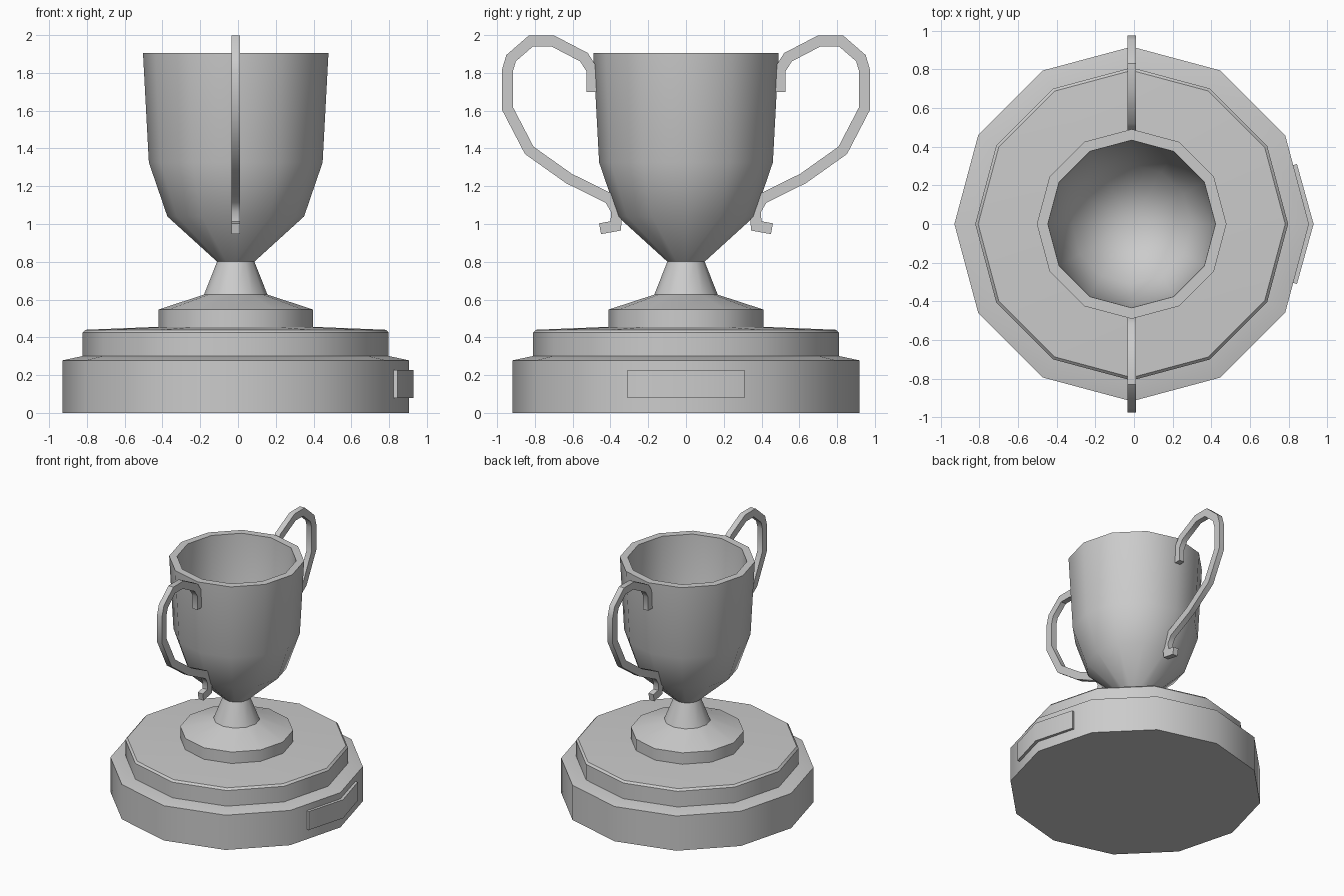
import bpy, bmesh
from math import radians, tau
from mathutils import Vector

CX = -0.012   # axis of the turned parts
SIDES = 12

cube = bpy.data.objects.get("Cube")
if cube:
    bpy.data.objects.remove(cube, do_unlink=True)

grey = bpy.data.materials.new("plain grey")
grey.use_nodes = True
grey.diffuse_color = (0.6, 0.6, 0.6, 1)
grey.node_tree.nodes["Principled BSDF"].inputs["Base Color"].default_value = (0.6, 0.6, 0.6, 1)


def finish(name, bm, angle=35):
    """Turn a bmesh into a named, shaded object."""
    bmesh.ops.recalc_face_normals(bm, faces=bm.faces)
    mesh = bpy.data.meshes.new(name)
    bm.to_mesh(mesh)
    bm.free()
    mesh.materials.append(grey)
    obj = bpy.data.objects.new(name, mesh)
    bpy.context.collection.objects.link(obj)
    bpy.ops.object.select_all(action='DESELECT')
    obj.select_set(True)
    bpy.context.view_layer.objects.active = obj
    bpy.ops.object.shade_smooth_by_angle(angle=radians(angle))
    return obj


def lathe(name, profile):
    """Spin a (radius, height) profile about the vertical axis."""
    bm = bmesh.new()
    verts = [bm.verts.new((CX + r, 0, z)) for r, z in profile]
    edges = [bm.edges.new(pair) for pair in zip(verts, verts[1:])]
    bmesh.ops.spin(bm, geom=verts + edges, cent=(CX, 0, 0), axis=(0, 0, 1),
                   angle=tau, steps=SIDES, use_duplicate=False)
    bmesh.ops.remove_doubles(bm, verts=bm.verts, dist=0.0005)
    return finish(name, bm)


def ribbon(name, path, half_width, half_depth, side):
    """Sweep a rectangular bar along a (y, z) path with mitred corners."""
    pts = [Vector(p) for p in path]
    dirs = [(b - a).normalized() for a, b in zip(pts, pts[1:])]
    bm = bmesh.new()
    rings = []
    for i, p in enumerate(pts):
        before, after = dirs[max(i - 1, 0)], dirs[min(i, len(dirs) - 1)]
        n0, n1 = Vector((-before.y, before.x)), Vector((-after.y, after.x))
        mitre = (n0 + n1).normalized()
        mitre *= half_width / max(mitre.dot(n0), 0.5)
        corners = [(-1, -1), (1, -1), (1, 1), (-1, 1)]
        rings.append([bm.verts.new((CX + sx * half_depth,
                                    side * (p.x + sw * mitre.x),
                                    p.y + sw * mitre.y)) for sx, sw in corners])
    for a, b in zip(rings, rings[1:]):
        for k in range(4):
            j = (k + 1) % 4
            bm.faces.new((a[k], a[j], b[j], b[k]))
    bm.faces.new(rings[0])
    bm.faces.new(rings[-1])
    return finish(name, bm)


# Stepped plinth
lathe("lower_plinth", [(0, 0), (0.918, 0), (0.918, 0.278), (0.815, 0.3), (0, 0.3)])
lathe("upper_plinth", [(0, 0.29), (0.81, 0.29), (0.81, 0.425), (0.795, 0.44),
                       (0.4, 0.456), (0, 0.456)])

# Foot and flared stem
lathe("foot_and_stem", [(0, 0.45), (0.41, 0.45), (0.41, 0.547), (0.168, 0.626),
                        (0.098, 0.803), (0, 0.803)])

# Hollow bowl
lathe("cup_bowl", [(0, 0.8), (0.098, 0.8), (0.362, 1.04), (0.46, 1.326),
                   (0.491, 1.905), (0.434, 1.905), (0.405, 1.34),
                   (0.31, 1.07), (0, 0.85)])

# Pair of looped handles
handle_path = [(0.497, 1.7), (0.497, 1.815), (0.54, 1.883), (0.707, 1.97),
               (0.82, 1.97), (0.926, 1.878), (0.946, 1.81), (0.946, 1.613),
               (0.83, 1.39), (0.62, 1.241), (0.405, 1.135), (0.367, 1.07),
               (0.372, 0.99), (0.455, 0.975)]
for name, side in (("back_handle", 1), ("front_handle", -1)):
    ribbon(name, handle_path, 0.029, 0.022, side)

# Blank plate folded around the corner of the plinth
bm = bmesh.new()
outline = [(0.93, 0), (0.844, 0.31), (0.82, 0.304), (0.9, 0),
           (0.82, -0.304), (0.844, -0.31)]
low = [bm.verts.new((x, y, 0.08)) for x, y in outline]
high = [bm.verts.new((x, y, 0.228)) for x, y in outline]
for i in range(len(outline)):
    j = (i + 1) % len(outline)
    bm.faces.new((low[i], low[j], high[j], high[i]))
bm.faces.new(low)
bm.faces.new(high)
finish("name_plate", bm)
